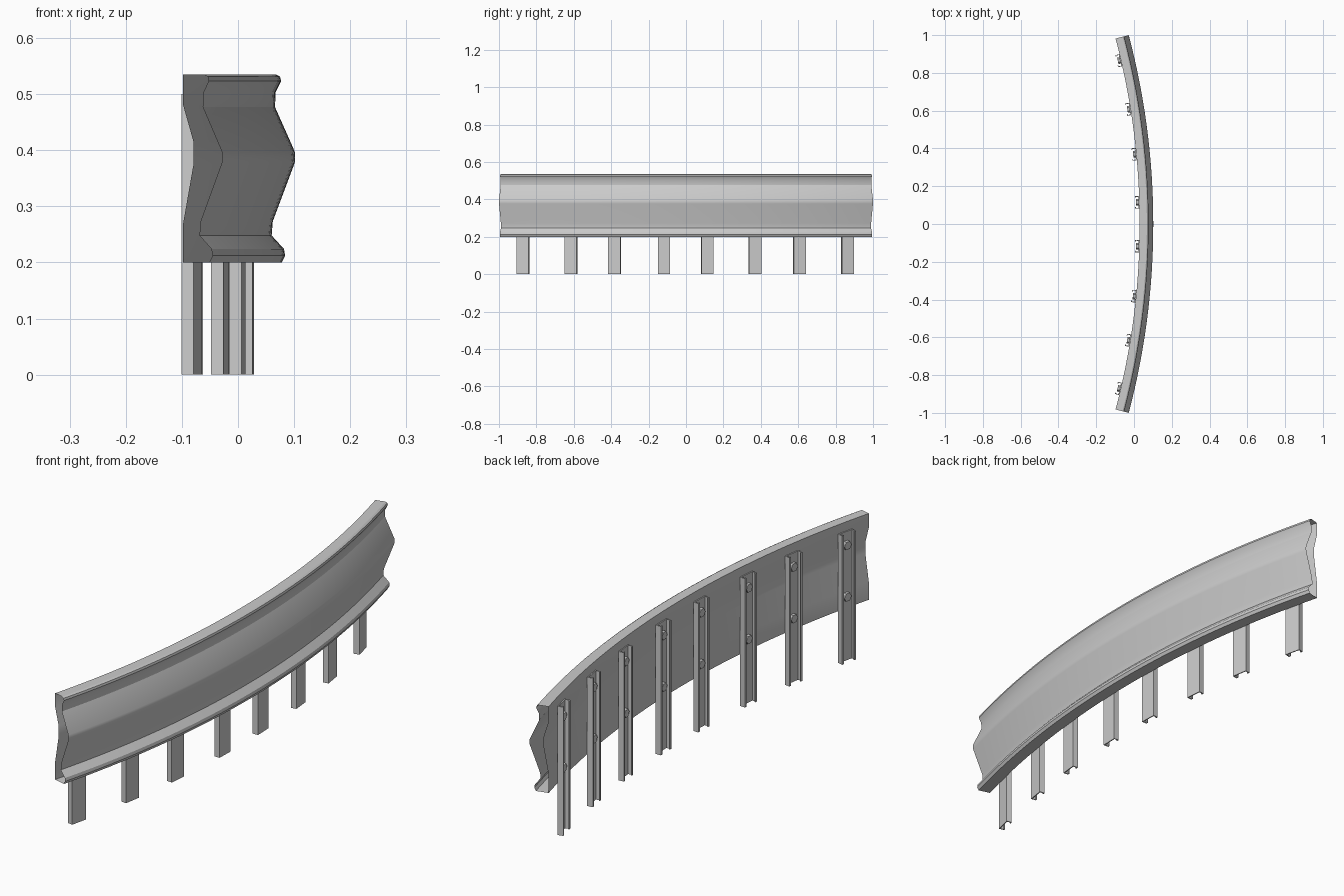
import bpy, bmesh, math
from mathutils import Matrix, Vector

if "Cube" in bpy.data.objects:
    bpy.data.objects.remove(bpy.data.objects["Cube"])

RADIUS = 3.91                       # radius of the outermost ridge
CX = 0.102 - RADIUS                 # arc centre on the x axis
HALF = math.asin(1 / RADIUS)        # half sweep angle


def finish(name, bm, angle=25):
    bmesh.ops.recalc_face_normals(bm, faces=bm.faces)
    me = bpy.data.meshes.new(name)
    bm.to_mesh(me)
    bm.free()
    ob = bpy.data.objects.new(name, me)
    bpy.context.collection.objects.link(ob)
    bpy.ops.object.select_all(action='DESELECT')
    ob.select_set(True)
    bpy.context.view_layer.objects.active = ob
    bpy.ops.object.shade_smooth_by_angle(angle=math.radians(angle))
    return ob


# Guard rail: hollow wavy section (x at mid-span, z) swept along the arc, open ends
section = [(0.068, 0.535), (0.075, 0.531), (0.077, 0.523), (0.067, 0.503),
           (0.066, 0.477), (0.101, 0.398), (0.102, 0.387), (0.101, 0.377),
           (0.062, 0.273), (0.060, 0.248), (0.082, 0.224), (0.084, 0.212),
           (0.078, 0.200), (0.030, 0.200), (0.030, 0.270), (0.049, 0.375),
           (0.049, 0.415), (0.030, 0.480), (0.030, 0.535)]
bm = bmesh.new()
STEPS = 48
rings = []
for i in range(STEPS + 1):
    a = HALF * (2 * i / STEPS - 1)
    rings.append([bm.verts.new((CX + (x - CX) * math.cos(a),
                                (x - CX) * math.sin(a), z)) for x, z in section])
n = len(section)
for r0, r1 in zip(rings, rings[1:]):
    for j in range(n):
        k = (j + 1) % n
        bm.faces.new((r0[j], r0[k], r1[k], r1[j]))
finish("guard_rail", bm)

# Posts: lipped channel opening backwards, with two hex bolts each
W, D, T, LIP = 0.033, 0.022, 0.004, 0.009
half_channel = [(0, W), (-D, W), (-D, W - LIP), (-D + T, W - LIP),
                (-D + T, W - T), (-T, W - T)]
channel = half_channel + [(x, -y) for x, y in reversed(half_channel)]
FACE_X = 0.029

for i, y in enumerate((-0.873, -0.617, -0.383, -0.118, 0.115, 0.37, 0.609, 0.867)):
    a = math.asin(y / (FACE_X - CX))
    place = (Matrix.Translation((CX, 0, 0)) @ Matrix.Rotation(a, 4, 'Z')
             @ Matrix.Translation((FACE_X - CX, 0, 0)))
    bm = bmesh.new()
    face = bm.faces.new([bm.verts.new((px, py, 0)) for px, py in channel])
    ext = bmesh.ops.extrude_face_region(bm, geom=[face])
    top = [v for v in ext['geom'] if isinstance(v, bmesh.types.BMVert)]
    bmesh.ops.translate(bm, verts=top, vec=Vector((0, 0, 0.5)))
    bm.transform(place)
    finish(f"post_{i + 1}", bm)

    bm = bmesh.new()
    for z in (0.45, 0.25):
        bmesh.ops.create_cone(
            bm, cap_ends=True, segments=6, radius1=0.017, radius2=0.017, depth=0.012,
            matrix=place @ Matrix.Translation((-T - 0.006, 0, z))
            @ Matrix.Rotation(math.pi / 2, 4, 'Y'))
    finish(f"bolts_{i + 1}", bm)
